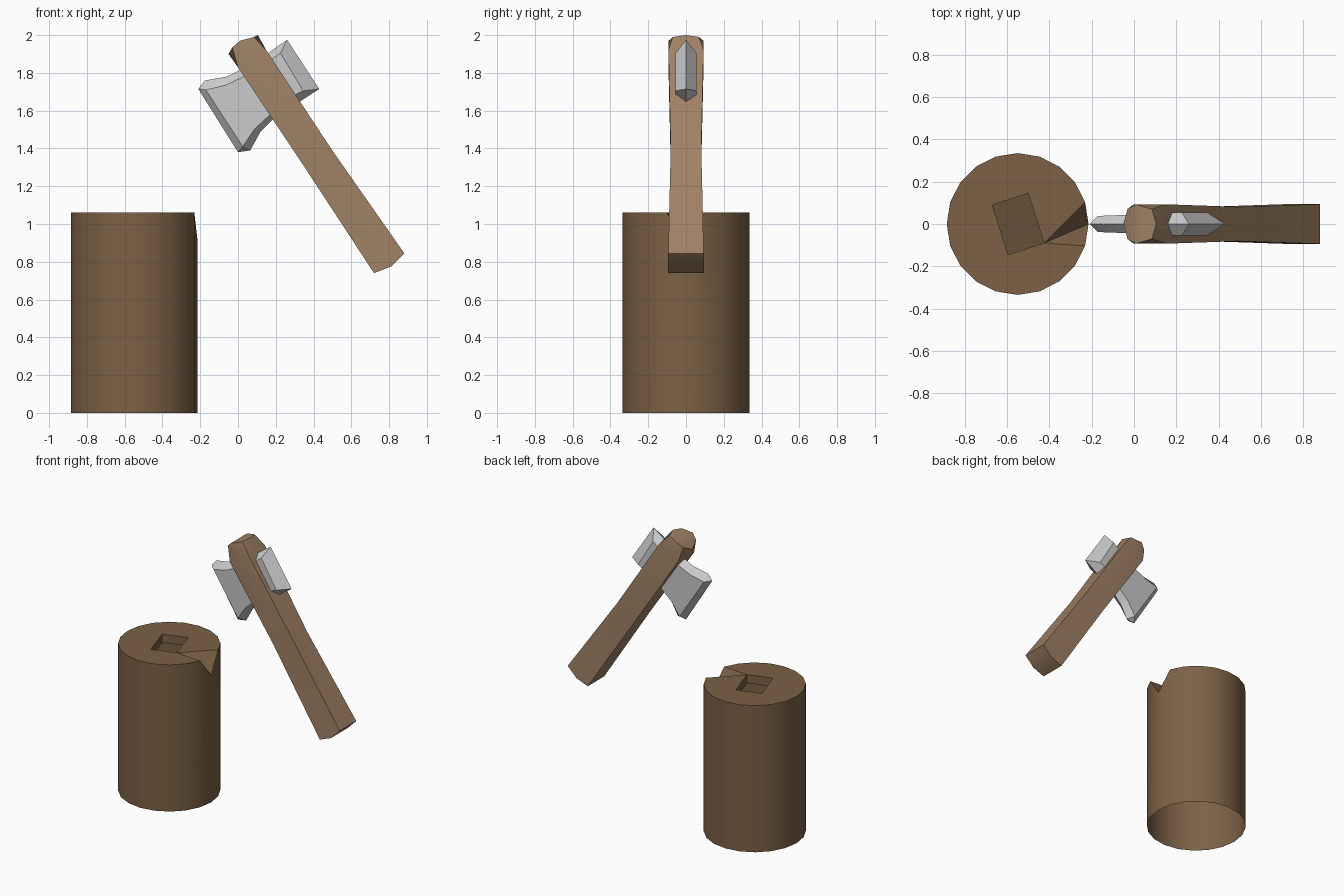
import bpy, bmesh, math
from mathutils import Vector

if "Cube" in bpy.data.objects:
    bpy.data.objects.remove(bpy.data.objects["Cube"])


def material(name, rgb):
    m = bpy.data.materials.new(name)
    m.diffuse_color = (*rgb, 1)
    m.use_nodes = True
    m.node_tree.nodes["Principled BSDF"].inputs["Base Color"].default_value = m.diffuse_color
    return m


def finish(bm, name, mats=(), angle=30):
    bmesh.ops.remove_doubles(bm, verts=bm.verts, dist=0.0005)
    bmesh.ops.recalc_face_normals(bm, faces=bm.faces)
    me = bpy.data.meshes.new(name)
    bm.to_mesh(me)
    bm.free()
    ob = bpy.data.objects.new(name, me)
    bpy.context.collection.objects.link(ob)
    for m in mats:
        me.materials.append(m)
    bpy.ops.object.select_all(action='DESELECT')
    ob.select_set(True)
    bpy.context.view_layer.objects.active = ob
    bpy.ops.object.shade_smooth_by_angle(angle=math.radians(angle))
    return ob


def loft(bm, rings):
    """Join successive rings of points with quads; merged points collapse later."""
    vs = [[bm.verts.new(p) for p in r] for r in rings]
    n = len(vs[0])
    for a, b in zip(vs, vs[1:]):
        for i in range(n):
            j = (i + 1) % n
            bm.faces.new((a[i], a[j], b[j], b[i]))
    return vs


stump_brown = material("stump_brown", (0.20, 0.12, 0.06))
hollow_brown = material("hollow_brown", (0.13, 0.08, 0.04))
handle_brown = material("handle_brown", (0.35, 0.22, 0.13))

# Stump: open-bottomed 20-sided cylinder with one rim vertex chopped down
CX, R, H, N = -0.55, 0.335, 1.06, 20
bm = bmesh.new()
dirs = [(math.cos(2 * math.pi * i / N), math.sin(2 * math.pi * i / N)) for i in range(N)]
base = [(CX + R * c, R * s, 0) for c, s in dirs]
rim = [(CX + R * c, R * s, 0.92 if i == 0 else H) for i, (c, s) in enumerate(dirs)]
low, top = loft(bm, [base, rim])

# Stump top, fanned from the rim to the corners of a rectangular hollow
hole = [(-0.425, -0.09), (-0.50, 0.145), (-0.67, 0.09), (-0.595, -0.145)]
lip = [bm.verts.new((x, y, H)) for x, y in hole]
owner = []
for i in range(N):
    a = 2 * math.pi * (i + 0.5) / N
    d = Vector((CX + R * math.cos(a), R * math.sin(a)))
    owner.append(min(range(4), key=lambda k: (d - Vector(hole[k])).length))
owner[0] = owner[-1] = 0          # both notch faces meet the same corner
for i in range(N):
    j = (i + 1) % N
    bm.faces.new((top[i], top[j], lip[owner[i]]))
    if owner[i] != owner[j]:
        bm.faces.new((top[j], lip[owner[j]], lip[owner[i]]))
floor = [bm.verts.new((x, y, H - 0.06)) for x, y in hole]
for i in range(4):
    j = (i + 1) % 4
    bm.faces.new((lip[i], lip[j], floor[j], floor[i]))
bm.faces.new(floor).material_index = 1
stump = finish(bm, "stump", (stump_brown, hollow_brown), 40)

# The open shell must face outwards
if stump.data.polygons[0].normal.x < 0:
    stump.data.flip_normals()


# Axe handle: rings of left, middle and right pairs plus centre points
def handle_ring(left, mid, right, widths, left_c=None, right_c=None):
    lc, rc = left_c or left, right_c or right
    a, b, c = widths
    return [(lc[0], 0, lc[1]), (left[0], -a, left[1]), (mid[0], -b, mid[1]),
            (right[0], -c, right[1]), (rc[0], 0, rc[1]), (right[0], c, right[1]),
            (mid[0], b, mid[1]), (left[0], a, left[1])]


bm = bmesh.new()
rings = loft(bm, [
    handle_ring((-0.03, 1.935), (0.01, 1.97), (0.085, 1.99), (0.072, 0.092, 0.07),
                (-0.05, 1.90), (0.105, 2.0)),
    handle_ring((0.0, 1.83), (0.075, 1.875), (0.15, 1.92), (0.093,) * 3),
    handle_ring((0.34, 1.32), (0.415, 1.36), (0.495, 1.395), (0.081,) * 3),
    handle_ring((0.72, 0.74), (0.81, 0.775), (0.88, 0.845), (0.094,) * 3)])
for r in (rings[0], rings[-1]):
    bm.faces.new((r[0], r[1], r[2], r[6], r[7]))
    bm.faces.new((r[2], r[3], r[4], r[5], r[6]))
finish(bm, "axe_handle", (handle_brown,))

# Axe head: stations of top ridge, side top, side bottom, bottom ridge, half width
edge = ((-0.21, 1.715), (0.0, 1.38))
poll = ((0.26, 1.975), (0.43, 1.715))
stations = [
    (edge[0], edge[0], edge[1], edge[1], 0),
    ((-0.175, 1.76), (-0.17, 1.71), (0.025, 1.41), (0.065, 1.39), 0.038),
    ((-0.06, 1.78), (-0.065, 1.735), (0.085, 1.50), (0.12, 1.49), 0.042),
    ((0.02, 1.82), (0.02, 1.775), (0.155, 1.565), (0.19, 1.56), 0.044),
    ((0.16, 1.905), (0.17, 1.865), (0.28, 1.675), (0.30, 1.63), 0.055),
    (poll[0], (0.225, 1.905), (0.345, 1.705), poll[1], 0.055),
    (poll[0], poll[0], poll[1], poll[1], 0)]
bm = bmesh.new()
head_rings = []
for rt, st, sb, rb, h in stations:
    head_rings.append([(rt[0], 0, rt[1]), (st[0], -h, st[1]), (sb[0], -h, sb[1]),
                       (rb[0], 0, rb[1]), (sb[0], h, sb[1]), (st[0], h, st[1])])
loft(bm, head_rings)
bmesh.ops.dissolve_degenerate(bm, dist=0.0005, edges=bm.edges)
finish(bm, "axe_head")
